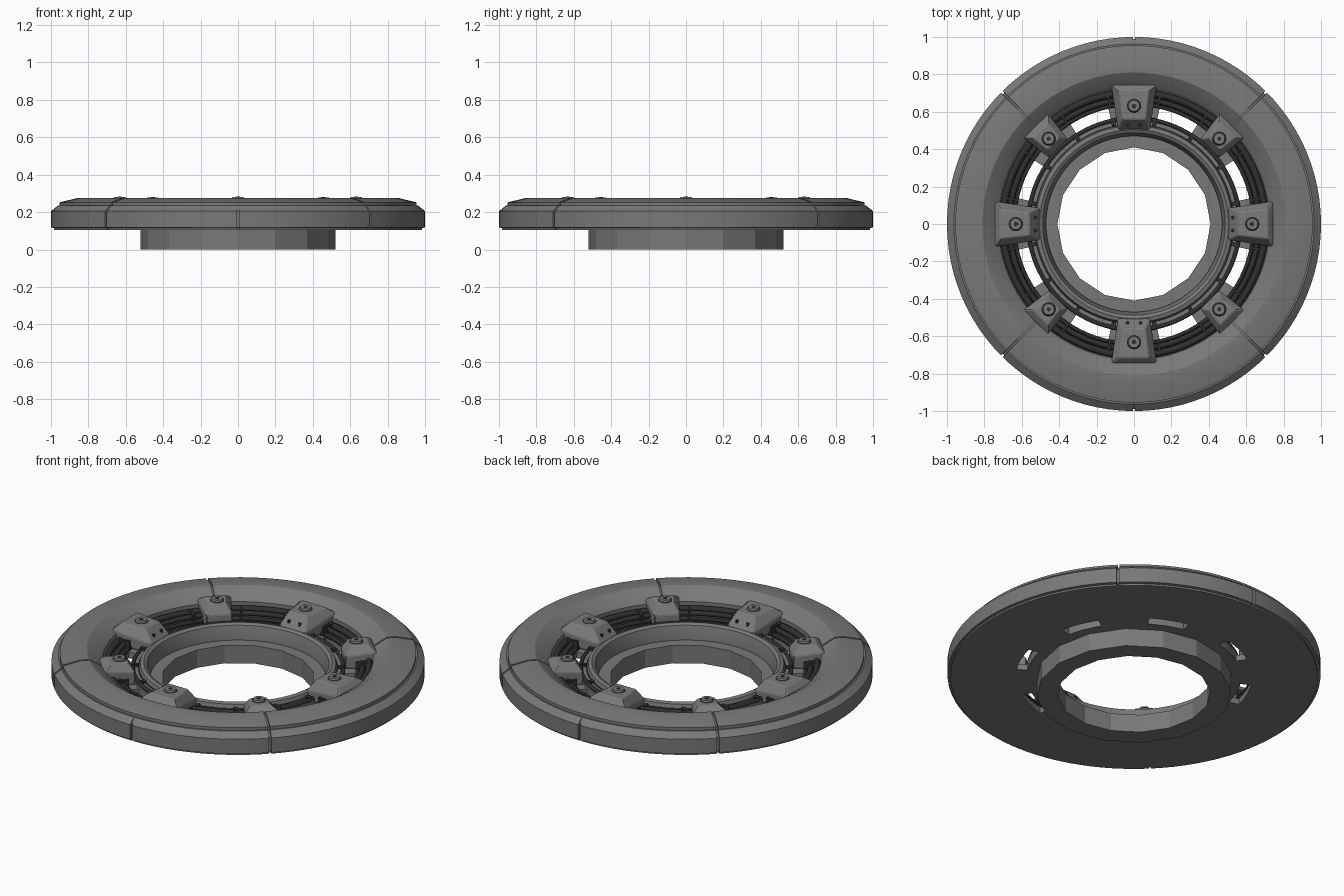
import bpy, bmesh, math
from mathutils import Matrix, Vector

if "Cube" in bpy.data.objects:
    bpy.data.objects.remove(bpy.data.objects["Cube"])

def mat(name, v):
    m = bpy.data.materials.new(name)
    m.diffuse_color = (v, v, v, 1)
    m.use_nodes = True
    m.node_tree.nodes["Principled BSDF"].inputs["Base Color"].default_value = m.diffuse_color
    return m

GREY = mat("mid grey metal", 0.19)
PLATE = mat("clamp grey", 0.20)
DARK = mat("dark rubber", 0.03)

def finish(bm, name, material, smooth=None):
    bmesh.ops.recalc_face_normals(bm, faces=bm.faces)
    me = bpy.data.meshes.new(name)
    bm.to_mesh(me)
    bm.free()
    me.materials.append(material)
    ob = bpy.data.objects.new(name, me)
    bpy.context.collection.objects.link(ob)
    if smooth:
        bpy.ops.object.select_all(action='DESELECT')
        ob.select_set(True)
        bpy.context.view_layer.objects.active = ob
        bpy.ops.object.shade_smooth_by_angle(angle=math.radians(smooth))
    return ob

def sweep(bm, profiles, closed=True):
    """Skin a list of (angle, closed profile of (r, z)) around the z axis."""
    rings = [[bm.verts.new((r * math.cos(a), r * math.sin(a), z)) for r, z in p]
             for a, p in profiles]
    n, k = len(rings), len(rings[0])
    for i in range(n if closed else n - 1):
        a, b = rings[i], rings[(i + 1) % n]
        for j in range(k):
            bm.faces.new((a[j], b[j], b[(j + 1) % k], a[(j + 1) % k]))
    if not closed:
        bm.faces.new(rings[0])
        bm.faces.new(rings[-1])

def ring(name, prof, material, n=96, smooth=25):
    bm = bmesh.new()
    sweep(bm, [(2 * math.pi * i / n, prof) for i in range(n)])
    return finish(bm, name, material, smooth)

# outer armour ring with radial panel seams sunk into it
outer = [(.635, .105), (.985, .105), (.985, .115), (1, .118), (1, .205), (.963, .235),
         (.955, .235), (.955, .252), (.86, .275), (.81, .275), (.745, .235),
         (.725, .215), (.725, .14), (.635, .14)]
full = [(r - (.014 if r > .9 else 0), z - (.012 if z > .23 else 0)) for r, z in outer]
rim = [(r - (.012 if r > .97 else 0), z) for r, z in outer]
stations = []
for i in range(96):
    a = 2 * math.pi * i / 96
    if i % 24 == 12 or i in (24, 72):
        s = full if i % 24 == 12 else rim
        stations += [(a - .0065, outer), (a - .0055, s), (a + .0055, s), (a + .0065, outer)]
    else:
        stations.append((a, outer))
bm = bmesh.new()
sweep(bm, stations)
finish(bm, "outer_ring", GREY, 20)

# inner lip ring and the faceted collar underneath
ring("inner_lip", [(.47, .105), (.575, .105), (.575, .155), (.555, .165), (.532, .165),
                   (.525, .19), (.505, .196), (.488, .186), (.47, .12)], GREY)
ring("lower_collar", [(.41, 0), (.522, 0), (.522, .106), (.41, .106)], GREY, 16, None)

# floor bridges between the through slots
bm = bmesh.new()
for k in range(8):
    c = k * math.pi / 4
    w = math.radians(12.5)
    sweep(bm, [(c - w + 2 * w * i / 6, [(.57, .105), (.64, .105), (.64, .14), (.57, .14)])
               for i in range(7)], closed=False)
finish(bm, "floor_bridges", GREY)

# dark cables lying in the channel
for name, r, z, t in (("outer_cable", .703, .185, .018), ("middle_cable", .667, .175, .015),
                      ("slot_edge_cable", .641, .155, .01), ("inner_cable", .565, .165, .011)):
    ring(name, [(r + t * math.cos(q * math.pi / 4), z + t * math.sin(q * math.pi / 4))
                for q in range(8)], DARK, 96, 60)
ring("channel_liner", [(.636, .139), (.724, .139), (.724, .148), (.636, .148)], DARK)
ring("lip_groove", [(.529, .163), (.536, .163), (.536, .168), (.529, .168)], DARK)

# small clips gripping the cables either side of each slot
bm = bmesh.new()
for k in range(8):
    for d in (-11, 11):
        a = k * math.pi / 4 + math.pi / 8 + math.radians(d)
        for r, z, size in ((.668, .18, (.075, .014, .045)), (.55, .163, (.035, .022, .03))):
            m = (Matrix.Rotation(a, 4, 'Z') @ Matrix.Translation((r, 0, z))
                 @ Matrix.Diagonal((*size, 1)))
            bmesh.ops.create_cube(bm, size=1, matrix=m)
finish(bm, "cable_clips", DARK)

def disc(bm, a, r, t, z, rad, h, n):
    m = Matrix.Rotation(a, 4, 'Z') @ Matrix.Translation((r, t, z))
    bmesh.ops.create_cone(bm, cap_ends=True, segments=n, radius1=rad, radius2=rad * .85,
                          depth=h, matrix=m)

def clamp(k):
    """Tapered clamp block: stacked quads (r_in, r_out, half widths, z_in, z_out)."""
    a = k * math.pi / 4
    big = k % 2 == 0
    if big:
        layers = [(.505, .745, .085, .122, .145, .145), (.505, .745, .085, .122, .195, .235),
                  (.56, .715, .062, .078, .268, .268)]
        bolt_r = .632
    else:
        layers = [(.572, .742, .07, .092, .14, .14), (.572, .742, .07, .092, .21, .235),
                  (.607, .708, .045, .056, .265, .265)]
        bolt_r = .645
    bm = bmesh.new()
    rot = Matrix.Rotation(a, 4, 'Z')
    loops = [[bm.verts.new(rot @ Vector(p)) for p in
              ((ri, -wi, zi), (ro, -wo, zo), (ro, wo, zo), (ri, wi, zi))]
             for ri, ro, wi, wo, zi, zo in layers]
    for lo, hi in zip(loops, loops[1:]):
        for j in range(4):
            bm.faces.new((lo[j], lo[(j + 1) % 4], hi[(j + 1) % 4], hi[j]))
    bm.faces.new(loops[0])
    bm.faces.new(loops[-1])
    bmesh.ops.recalc_face_normals(bm, faces=bm.faces)
    bmesh.ops.bevel(bm, geom=bm.edges[:], offset=.005, segments=1, affect='EDGES')
    finish(bm, f"clamp_{k}", PLATE)
    # bolt with dark washer and socket
    top = layers[-1][4]
    for name, rad, h, n, m in (("washer", .04, .004, 24, DARK), ("bolt", .035, .014, 12, PLATE),
                               ("bolt_socket", .014, .016, 6, DARK)):
        bm = bmesh.new()
        disc(bm, a, bolt_r, 0, top + h / 2 - .001, rad, h, n)
        finish(bm, f"{name}_{k}", m)
    # pin holes on the inner slope of the large clamps
    if big:
        bm = bmesh.new()
        for t in (-.035, .035):
            disc(bm, a, .53, t, .225, .01, .016, 8)
        finish(bm, f"pins_{k}", DARK)

for k in range(8):
    clamp(k)
